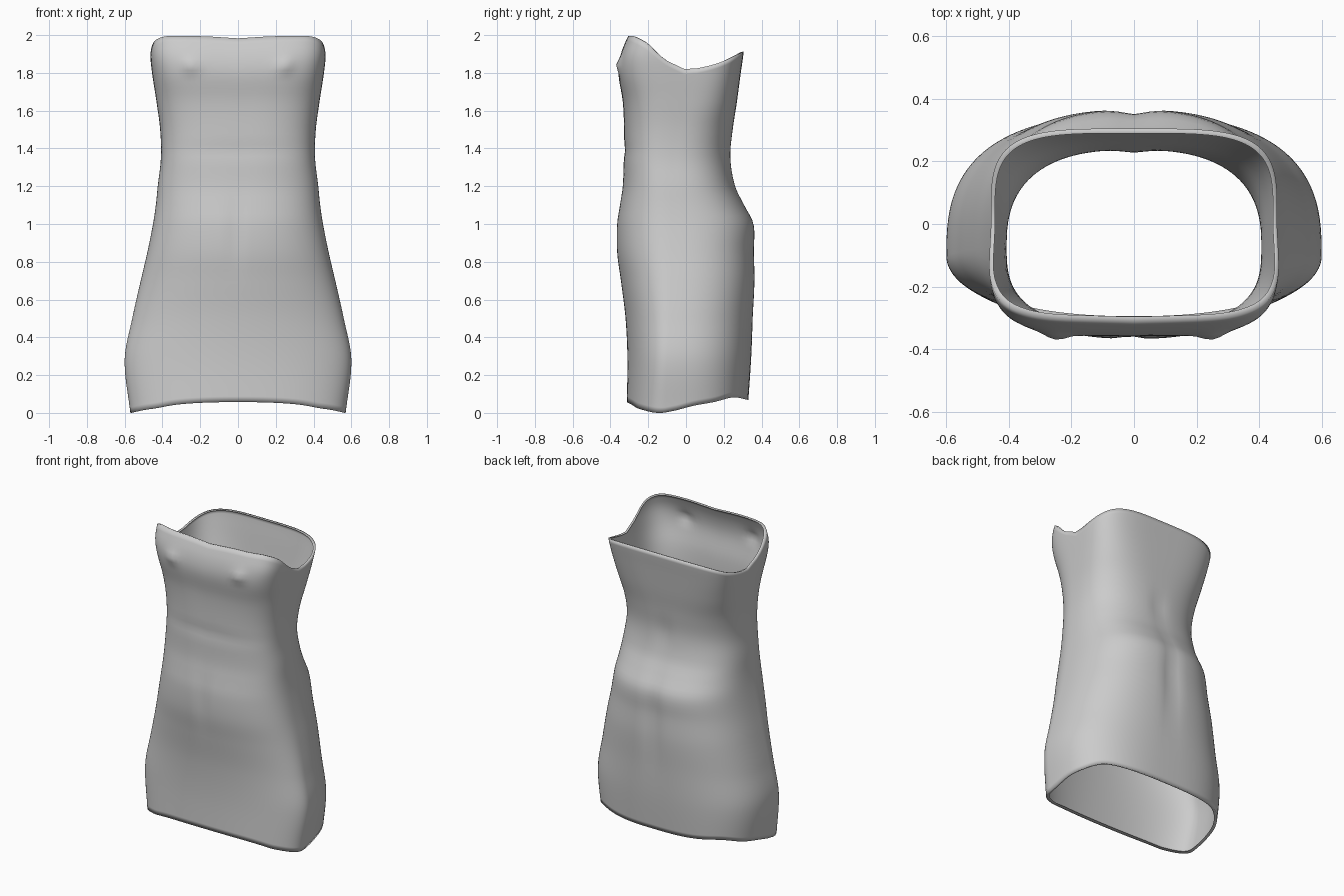
import bpy, bmesh, math

if "Cube" in bpy.data.objects:
    bpy.data.objects.remove(bpy.data.objects["Cube"])

# Body sections: z, half width, widest y, front y, back y, front squareness, back squareness
SECTIONS = [
    (0.00, 0.57, -0.11, -0.315, 0.325, 2.3, 2.9),
    (0.28, 0.60, -0.10, -0.31, 0.345, 2.1, 2.7),
    (0.50, 0.56, -0.09, -0.32, 0.355, 2.1, 2.6),
    (0.70, 0.515, -0.08, -0.345, 0.365, 2.2, 2.6),
    (0.85, 0.48, -0.08, -0.365, 0.362, 2.3, 2.6),
    (1.00, 0.45, -0.08, -0.365, 0.36, 2.4, 2.6),
    (1.10, 0.435, -0.08, -0.35, 0.31, 2.5, 2.6),
    (1.20, 0.425, -0.08, -0.335, 0.262, 2.6, 2.6),
    (1.35, 0.408, -0.08, -0.33, 0.237, 2.8, 2.6),
    (1.50, 0.412, -0.06, -0.328, 0.248, 3.0, 2.8),
    (1.65, 0.432, -0.03, -0.335, 0.27, 3.4, 3.3),
    (1.80, 0.455, -0.01, -0.358, 0.29, 4.0, 3.8),
    (1.90, 0.465, 0.00, -0.345, 0.304, 4.6, 4.0),
    (2.00, 0.46, 0.00, -0.305, 0.31, 4.8, 4.0),
]
# Edge heights as (y, z)
TOP_EDGE = [(-0.33, 1.995), (-0.29, 1.993), (-0.2, 1.95), (-0.1, 1.865), (0.0, 1.82),
            (0.1, 1.83), (0.2, 1.86), (0.31, 1.915)]
LOW_EDGE = [(-0.32, 0.06), (-0.29, 0.045), (-0.25, 0.022), (-0.13, 0.0), (0.05, 0.04),
            (0.15, 0.058), (0.25, 0.082), (0.33, 0.068)]
NU, NV = 112, 64


def curve(table, u, k=1):
    """Smooth interpolation of column k of a table."""
    n = len(table)
    u = min(max(u, table[0][0]), table[-1][0])
    i = 0
    while i < n - 2 and u > table[i + 1][0]:
        i += 1

    def slope(j):
        lo, hi = max(j - 1, 0), min(j + 1, n - 1)
        return (table[hi][k] - table[lo][k]) / (table[hi][0] - table[lo][0])
    h = table[i + 1][0] - table[i][0]
    t = (u - table[i][0]) / h
    return ((2*t**3 - 3*t*t + 1) * table[i][k] + (t**3 - 2*t*t + t) * h * slope(i)
            + (3*t*t - 2*t**3) * table[i + 1][k] + (t**3 - t*t) * h * slope(i + 1))


def bump(d, width):
    return math.exp(-(d / width) ** 2)


def section(z, ang):
    a, yc, yf, yb, nf, nb = (curve(SECTIONS, z, k) for k in range(1, 7))
    c, s = math.cos(ang), math.sin(ang)
    n = nb if s > 0 else nf
    x = math.copysign(abs(c) ** (2 / n), c) * a
    r = abs(s) ** (2 / n)
    y = yc + r * ((yb - yc) if s > 0 else (yf - yc))
    return x, y


def surface(z, ang):
    x, y = section(z, ang)
    if math.sin(ang) < 0:
        # chest points and the soft front crease
        y -= 0.02 * bump(abs(x) - 0.25, 0.045) * bump(z - 1.84, 0.035)
        y += 0.010 * bump(x + 0.015, 0.03) * bump(z - 0.95, 0.17)
        y += 0.006 * bump(z - 1.39, 0.04) * bump(x, 0.35)
    else:
        # centre crease at the back
        y -= 0.018 * bump(x, 0.05) * bump(z - 0.8, 0.3)
        y -= 0.008 * bump(x, 0.05) * bump(z - 1.35, 0.1)
    return x, y


def build_dress():
    bm = bmesh.new()
    rows = [[] for _ in range(NV + 3)]
    for i in range(NU):
        ang = 2 * math.pi * i / NU
        low = curve(LOW_EDGE, section(0.03, ang)[1])
        xt, yt = section(1.95, ang)
        top = curve(TOP_EDGE, yt)
        if yt < -0.2:
            top -= 0.012 * bump(xt, 0.12)
        for j in range(NV + 1):
            z = low + (top - low) * j / NV
            x, y = surface(z, ang)
            rows[j + 1].append(bm.verts.new((x, y, z)))
        # narrow hems turned inward
        x, y = surface(low, ang)
        rows[0].append(bm.verts.new((x * 0.97, y * 0.94, low + 0.006)))
        x, y = surface(top, ang)
        rows[-1].append(bm.verts.new((x * 0.97, y * 0.95, top - 0.004)))
    for a, b in zip(rows, rows[1:]):
        for i in range(NU):
            k = (i + 1) % NU
            bm.faces.new((a[i], a[k], b[k], b[i])).smooth = True
    mesh = bpy.data.meshes.new("tube_dress")
    bm.to_mesh(mesh)
    bm.free()
    mat = bpy.data.materials.new("light grey cloth")
    mat.diffuse_color = (0.6, 0.6, 0.6, 1)
    mat.use_nodes = True
    mat.node_tree.nodes["Principled BSDF"].inputs["Base Color"].default_value = mat.diffuse_color
    mesh.materials.append(mat)
    obj = bpy.data.objects.new("tube_dress", mesh)
    bpy.context.collection.objects.link(obj)


build_dress()
